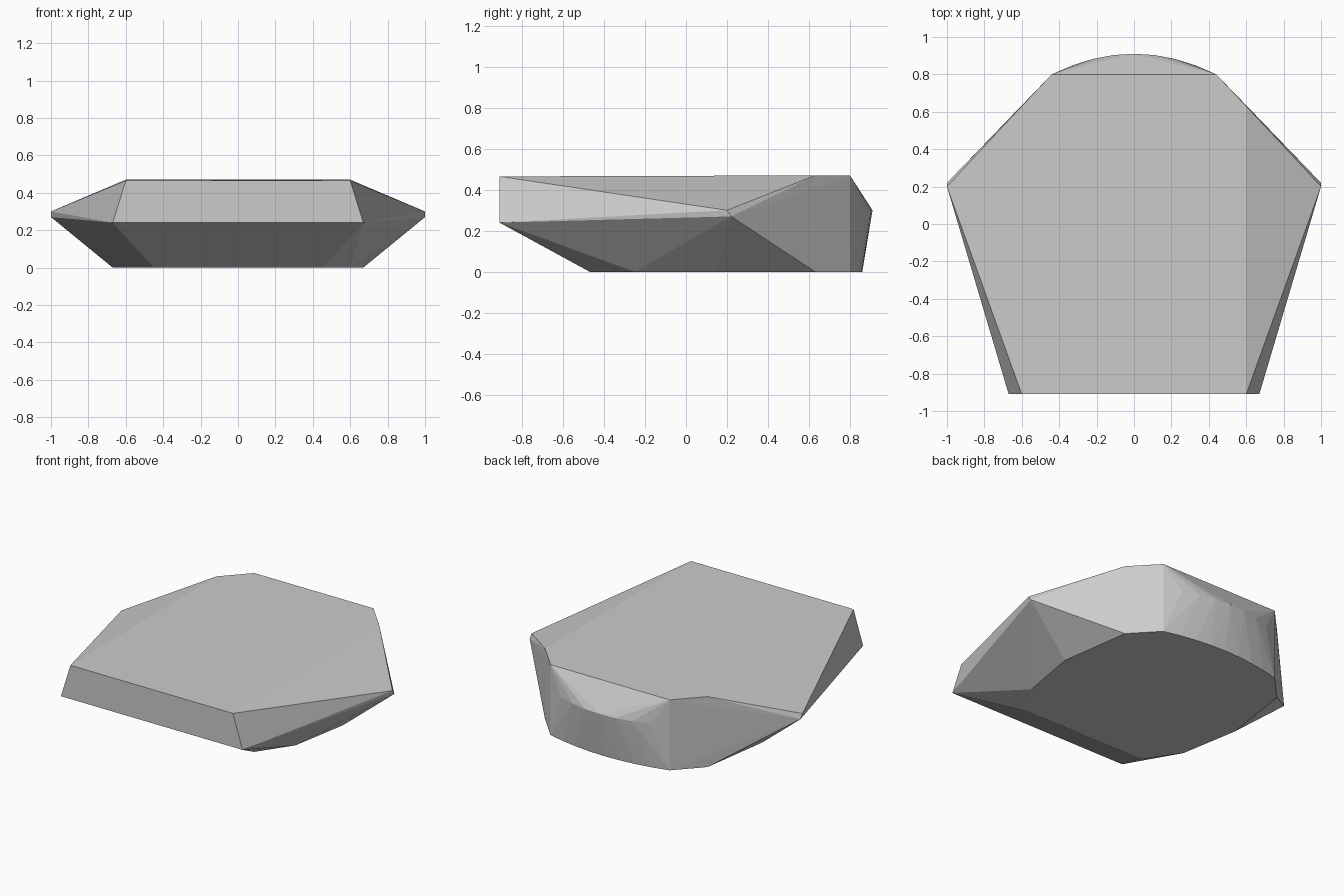
import bpy, bmesh, math

if "Cube" in bpy.data.objects:
    bpy.data.objects.remove(bpy.data.objects["Cube"])

# Half outlines (x >= 0) of the faceted slab, mirrored across x = 0
top_rim = [(0.60, -0.91, 0.465), (0.60, 0.63, 0.47), (0.44, 0.80, 0.47)]
girdle = [(0.67, -0.91, 0.24), (1.00, 0.20, 0.30), (1.00, 0.22, 0.27)]
base = [(0.45, -0.47, 0), (0.60, -0.25, 0), (0.67, 0.15, 0),
        (0.60, 0.63, 0), (0.44, 0.80, 0)]


def back_arc(depth, z, half_width=0.44, steps=4):
    """Half of a shallow arc bulging out of the back face."""
    pts = []
    for i in range(steps):
        x = half_width * i / steps
        pts.append((x, 0.80 + depth * (1 - (x / half_width) ** 2), z))
    return pts


# Rounded bulge at the back: widest at the girdle, shallower on the base
half = top_rim + girdle + base + back_arc(0.11, 0.30) + back_arc(0.06, 0.0)
points = {(s * x, y, z) for x, y, z in half for s in (1, -1)}

# Cut-stone body spanning all outlines
bm = bmesh.new()
for p in sorted(points):
    bm.verts.new(p)
bmesh.ops.convex_hull(bm, input=bm.verts[:])
loose = [v for v in bm.verts if not v.link_faces]
bmesh.ops.delete(bm, geom=loose, context='VERTS')
bmesh.ops.dissolve_limit(bm, angle_limit=math.radians(0.5),
                         verts=bm.verts[:], edges=bm.edges[:])
bmesh.ops.recalc_face_normals(bm, faces=bm.faces[:])

mesh = bpy.data.meshes.new("faceted_slab")
bm.to_mesh(mesh)
bm.free()
slab = bpy.data.objects.new("faceted_slab", mesh)
bpy.context.collection.objects.link(slab)
